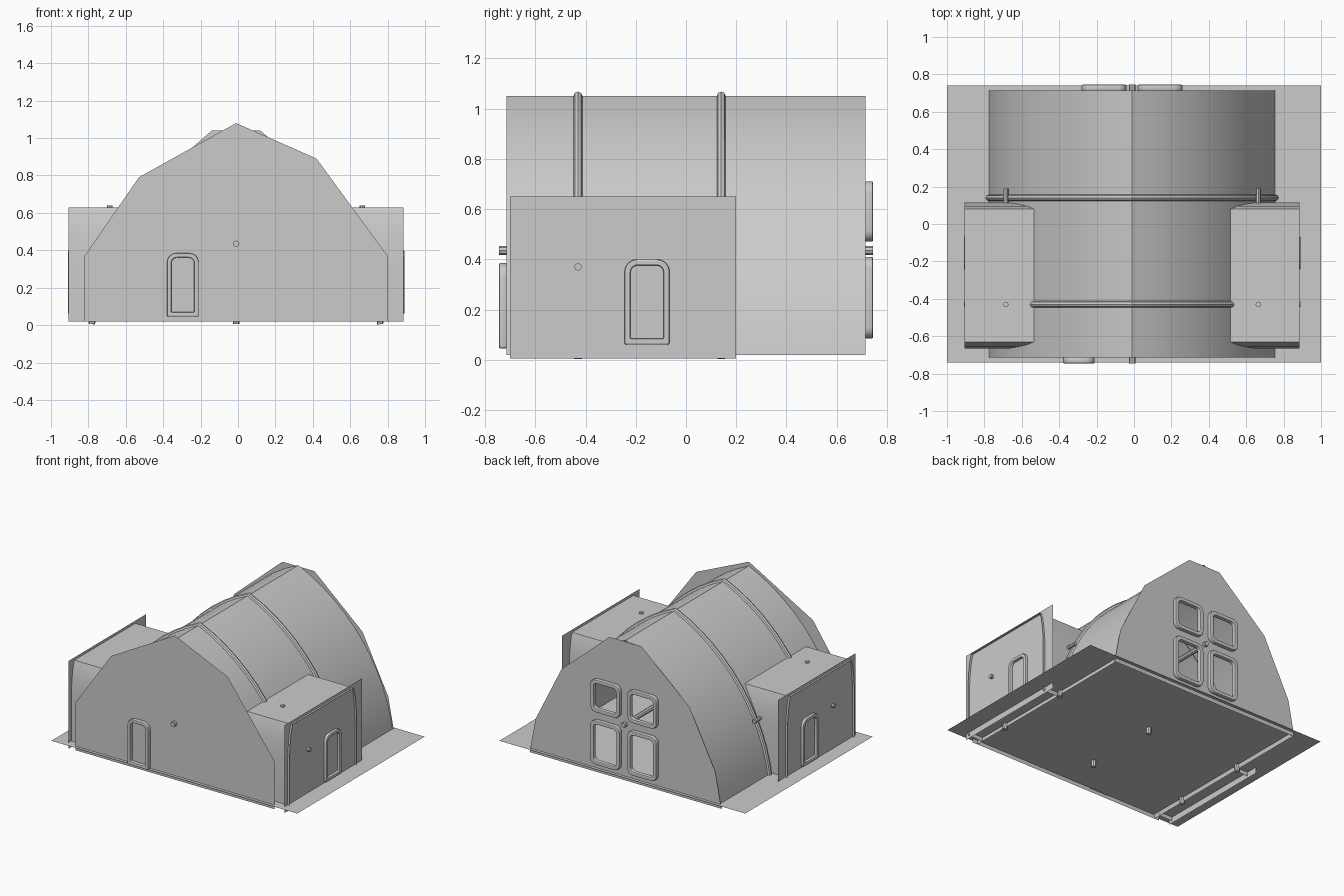
import bpy, bmesh, math
from mathutils import Matrix, Vector

if "Cube" in bpy.data.objects:
    bpy.data.objects.remove(bpy.data.objects["Cube"])

CX = -0.01                       # ridge line of the shelter
R, AX, AZ = 1.308, 0.527, 0.147  # pointed arch circle


def arch_x(z):
    return math.sqrt(R * R - (z + AZ) ** 2) - AX


def half_arch(z0, z1=1.05, n=12):
    a0, a1 = math.asin((z0 + AZ) / R), math.asin((z1 + AZ) / R)
    angs = [a0 + (a1 - a0) * i / n for i in range(n + 1)]
    return [(R * math.cos(a) - AX, R * math.sin(a) - AZ) for a in angs]


def full_arch(z0):
    h = half_arch(z0)
    h[-1] = (0, h[-1][1])
    return [(CX + x, z) for x, z in h] + [(CX - x, z) for x, z in h[-2::-1]]


def smooth(ob):
    bpy.ops.object.select_all(action='DESELECT')
    bpy.context.view_layer.objects.active = ob
    ob.select_set(True)
    bpy.ops.object.shade_smooth_by_angle(angle=math.radians(30))


def to_mesh(ob):
    bpy.ops.object.select_all(action='DESELECT')
    bpy.context.view_layer.objects.active = ob
    ob.select_set(True)
    bpy.ops.object.convert(target='MESH')
    return bpy.context.view_layer.objects.active


def add_curve(name, loops, cyclic, dims):
    cu = bpy.data.curves.new(name, 'CURVE')
    cu.dimensions = dims
    for pts in loops:
        sp = cu.splines.new('POLY')
        sp.points.add(len(pts) - 1)
        for p, q in zip(sp.points, pts):
            p.co = (*q, 1) if len(q) == 3 else (*q, 0, 1)
        sp.use_cyclic_u = cyclic
    ob = bpy.data.objects.new(name, cu)
    bpy.context.collection.objects.link(ob)
    return ob


def facing_y(y):                 # local (u, v) -> world (x, z)
    return Matrix.Translation((0, y, 0)) @ Matrix.Rotation(math.pi / 2, 4, 'X')


def facing_x(x):                 # local (u, v) -> world (y, z)
    return Matrix(((0, 0, 1, x), (1, 0, 0, 0), (0, 1, 0, 0), (0, 0, 0, 1)))


def flat(name, loops, mat, depth=0.0, bevel=0.0):
    ob = add_curve(name, loops, True, '2D')
    ob.data.fill_mode = 'BOTH'
    ob.data.extrude = depth
    ob.data.bevel_depth = bevel
    ob.data.bevel_resolution = 1
    ob.data.offset = -bevel
    ob.matrix_world = mat
    return to_mesh(ob)


def tube(name, pts, r=0.0175):
    ob = add_curve(name, [pts], False, '3D')
    ob.data.bevel_depth = r
    ob.data.bevel_resolution = 2
    ob.data.use_fill_caps = True
    smooth(to_mesh(ob))


def strip(name, a, b):
    """Sheet between two matching rows of points."""
    bm = bmesh.new()
    va, vb = [bm.verts.new(p) for p in a], [bm.verts.new(p) for p in b]
    for i in range(len(a) - 1):
        bm.faces.new((va[i], va[i + 1], vb[i + 1], vb[i]))
    bmesh.ops.recalc_face_normals(bm, faces=bm.faces)
    me = bpy.data.meshes.new(name)
    bm.to_mesh(me)
    ob = bpy.data.objects.new(name, me)
    bpy.context.collection.objects.link(ob)
    smooth(ob)


def rounded(u0, u1, v0, v1, r, r_low=None):
    r_low = r if r_low is None else r_low
    pts = []
    for u, v, su, sv, a, q in ((u1, v1, -1, -1, 0, r), (u0, v1, 1, -1, 90, r),
                               (u0, v0, 1, 1, 180, r_low), (u1, v0, -1, 1, 270, r_low)):
        for i in range(5):
            t = math.radians(a + 22.5 * i)
            pts.append((u + su * q + q * math.cos(t), v + sv * q + q * math.sin(t)))
    return pts


def frame(name, box, mat, r=0.045, r_low=None, w=0.028):
    u0, u1, v0, v1 = box
    low = None if r_low is None else r_low * 0.5
    loops = [rounded(*box, r, r_low),
             rounded(u0 + w, u1 - w, v0 + w, v1 - w, r * 0.6, low)]
    smooth(flat(name, loops, mat, 0.010, 0.006))


# Ground sheet
strip("ground_sheet", [(-1, -.74, .05), (1, -.74, .05)], [(-1, .74, .05), (1, .74, .05)])

# Main arched roof
arch = full_arch(0.02)
strip("arched_roof", [(x, -.715, z) for x, z in arch], [(x, .715, z) for x, z in arch])

# Roof ribs with centre posts
for y in (-.43, .14):
    tube("roof_rib", [(x, y, z) for x, z in full_arch(0.005)])
    tube("centre_post", [(CX, y, .005), (CX, y, 1.04)])

# Lengthwise rod through both end walls
tube("long_rod", [(CX, -.745, .435), (CX, .745, .435)])

# Front wall with door frame
front = [(-.82, .02), (.80, .02), (.80, .37), (.42, .89), (-.01, 1.08), (-.53, .79), (-.82, .37)]
flat("front_wall", [front], facing_y(-.717))
frame("front_door_frame", (-.38, -.21, .045, .385), facing_y(-.729), 0.05, 0.01, 0.024)

# Back wall with four window openings
half = [(.78, .02), (.73, .28), (.52, .70), (.13, 1.04)]
back = [(CX + x, z) for x, z in half] + [(CX - x, z) for x, z in reversed(half)]
windows = [(u0, u1, v0, v1) for u0, u1 in ((-.28, -.04), (.02, .26))
           for v0, v1 in ((.47, .71), (.085, .41))]
holes = [rounded(a + .015, b - .015, c + .015, d - .015, .035) for a, b, c, d in windows]
flat("back_wall", [back] + holes, facing_y(.717))
for box in windows:
    frame("window_frame", box, facing_y(.729))

# Side annexes: curved shell, outer panel, door frame and rods
side = [(.39, .02), (.39, .40), (.382, .50), (.37, .58), (.355, .63)]
prof = [(-.275 - y, z) for y, z in side] + [(-.275 + y, z) for y, z in reversed(side)]
for s in (-1, 1):
    strip("annex_shell", [(CX + s * arch_x(z), y, z) for y, z in prof],
          [(CX + s * .895, y, z) for y, z in prof])
    flat("annex_panel", [[(-.70, .005), (.20, .005), (.20, .65), (-.70, .65)]],
         facing_x(CX + s * .88))
    frame("annex_door_frame", (-.245, -.065, .06, .40), facing_x(CX + s * .884), 0.05, 0.01, 0.024)
    x = CX + s * .675
    tube("annex_upright", [(x, -.43, .05), (x, -.43, .64)], 0.015)
    tube("annex_rod", [(x, -.60, .43), (x, .19, .43)], 0.013)
    tube("annex_cross_rod", [(x, -.43, .37), (CX + s * .90, -.43, .37)], 0.015)
